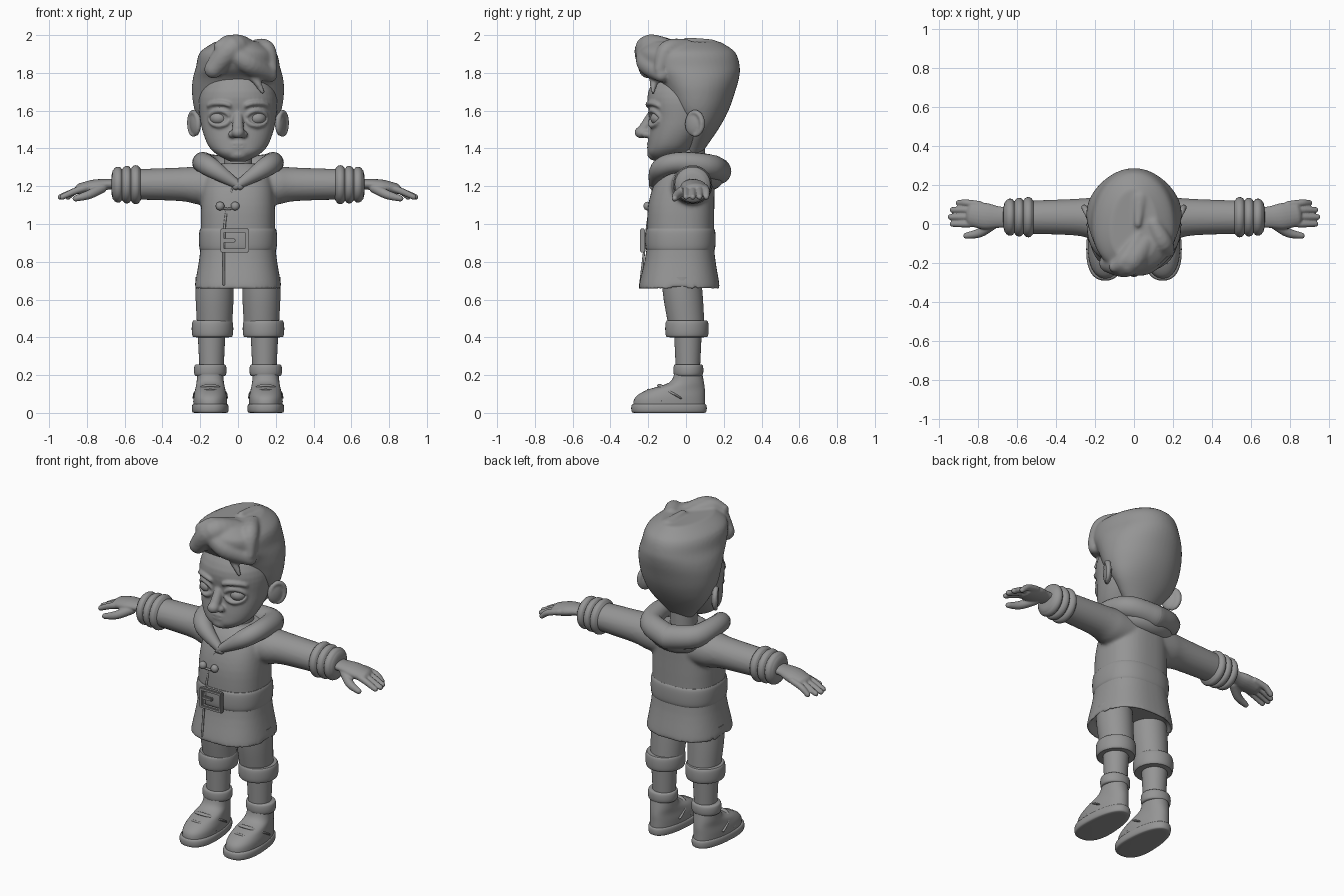
import bpy, bmesh
from math import sin, cos, pi, radians, copysign
from mathutils import Vector, Matrix

cube = bpy.data.objects.get("Cube")
if cube:
    bpy.data.objects.remove(cube)

clay = bpy.data.materials.new("clay grey")
clay.use_nodes = True
clay.diffuse_color = (.3, .3, .3, 1)
clay.node_tree.nodes["Principled BSDF"].inputs["Base Color"].default_value = clay.diffuse_color

def finish(name, bm, mirror=False):
    bmesh.ops.recalc_face_normals(bm, faces=bm.faces)
    mesh = bpy.data.meshes.new(name)
    bm.to_mesh(mesh)
    bm.free()
    mesh.materials.append(clay)
    part = bpy.data.objects.new(name, mesh)
    bpy.context.collection.objects.link(part)
    bpy.ops.object.select_all(action="DESELECT")
    part.select_set(True)
    bpy.context.view_layer.objects.active = part
    bpy.ops.object.shade_smooth_by_angle(angle=radians(40))
    if mirror:
        part.modifiers.new("Mirror", "MIRROR")
    return part

def blend(name, parts, voxel):
    """Fuse overlapping parts into one softly sculpted surface."""
    for part in parts:
        part.select_set(True)
    bpy.context.view_layer.objects.active = parts[0]
    bpy.ops.object.convert(target="MESH")
    bpy.ops.object.join()
    parts[0].name = name
    remesh = parts[0].modifiers.new("Fuse", "REMESH")
    remesh.mode, remesh.voxel_size, remesh.use_smooth_shade = "VOXEL", voxel, True
    soften = parts[0].modifiers.new("Soften", "SMOOTH")
    soften.factor, soften.iterations = .5, 4

def spline(rows, steps):
    """Catmull-Rom curve through rows of numbers."""
    rows = [Vector(row) for row in rows]
    rows = [rows[0], *rows, rows[-1]]
    curve = []
    for a, b, c, d in zip(rows, rows[1:], rows[2:], rows[3:]):
        for step in range(steps):
            t = step / steps
            curve.append(b + (c - a) * (t / 2) + (a * 2 - b * 5 + c * 4 - d) * (t * t / 2)
                         + (b * 3 - a - c * 3 + d) * (t ** 3 / 2))
    return curve + [rows[-1]]

def skin(name, loops, mirror):
    bm = bmesh.new()
    rings = [[bm.verts.new(point) for point in loop] for loop in loops]
    for ring, following in zip(rings, rings[1:]):
        for i in range(len(ring)):
            bm.faces.new((ring[i - 1], ring[i], following[i], following[i - 1]))
    bm.faces.new(rings[0])
    bm.faces.new(rings[-1])
    return finish(name, bm, mirror)

def loft(name, rows, x=0, steps=5, power=2, taper=0, mirror=False, sides=48):
    """Stack of level sections: height, half width, front y, back y."""
    loops = []
    for height, half, front, back in spline(rows, steps):
        loop = []
        for i in range(sides):
            angle = 2 * pi * i / sides
            c, s = (copysign(abs(v) ** (2 / power), v) for v in (cos(angle), sin(angle)))
            loop.append((x + c * half * (1 - taper * s),
                         (front + back) / 2 + s * (back - front) / 2, height))
        loops.append(loop)
    return skin(name, loops, mirror)

def band(name, low, high, half, front, back, **options):
    """Level strip of thick cloth or rubber with rounded edges."""
    rows = []
    for i in range(13):
        angle = pi * i / 12
        inset = .03 * (1 - abs(sin(angle)) ** .25)
        rows.append(((low + high) / 2 - (high - low) / 2 * cos(angle),
                     half - inset, front + inset, back - inset))
    loft(name, rows, steps=1, **options)

def tube(name, path, flat=1, cap=1, up=(0, 0, 1), mirror=False, sides=20):
    """Round-ended tube through points of x, y, z, radius."""
    spots = [(Vector(p[:3]), p[3]) for p in spline(path, 5)]
    start, end = spots[0], spots[-1]
    ahead = (end[0] - spots[-2][0]).normalized() * end[1] * cap
    behind = (start[0] - spots[1][0]).normalized() * start[1] * cap
    angles = [pi / 2 * t for t in (.1, .3, .5, .8)]
    spots = ([(start[0] + behind * cos(a), start[1] * sin(a)) for a in angles] + spots
             + [(end[0] + ahead * cos(a), end[1] * sin(a)) for a in reversed(angles)])
    loops = []
    for i, (centre, radius) in enumerate(spots):
        along = spots[min(i + 1, len(spots) - 1)][0] - spots[max(i - 1, 0)][0]
        side = along.cross(Vector(up)).normalized()
        rise = side.cross(along).normalized() * flat
        loops.append([centre + radius * (side * cos(a) + rise * sin(a))
                      for a in (2 * pi * k / sides for k in range(sides))])
    return skin(name, loops, mirror)

def arc(name, centre, across, bulge, thick, start=0, end=pi, **options):
    """Tube along part of an ellipse, thinner at its ends."""
    path = []
    for i in range(9):
        angle = start + (end - start) * i / 8
        spot = Vector(centre) + Vector(across) * cos(angle) + Vector(bulge) * sin(angle)
        path.append((*spot, thick * (.6 + .4 * sin(pi * i / 8))))
    return tube(name, path, **options)

def ball(name, spot, size, turn=0, mirror=False):
    bm = bmesh.new()
    matrix = Matrix.Translation(spot) @ Matrix.Rotation(turn, 4, "Z") @ Matrix.Diagonal((*size, 1))
    bmesh.ops.create_uvsphere(bm, u_segments=28, v_segments=18, radius=1, matrix=matrix)
    return finish(name, bm, mirror)

def box(name, spot, size):
    bm = bmesh.new()
    bmesh.ops.create_cube(bm, size=1, matrix=Matrix.Translation(spot) @ Matrix.Diagonal((*size, 1)))
    bmesh.ops.bevel(bm, geom=bm.edges[:], offset=min(size) / 4, segments=2, affect="EDGES")
    finish(name, bm)

# Head with sculpted features
face = [loft("skull", [(1.33, .04, -.16, -.08), (1.37, .115, -.2, 0), (1.43, .165, -.2, .06),
                       (1.55, .2, -.19, .15), (1.7, .2, -.2, .2), (1.87, .1, -.1, .1)], power=2.2),
        tube("nose_bridge", [(0, -.165, 1.6, .025), (0, -.225, 1.5, .03)], up=(0, 1, 0)),
        ball("nose_tip", (0, -.235, 1.485), (.035, .038, .032)),
        ball("nostril_wing", (.03, -.21, 1.475), (.022, .026, .02), mirror=True),
        ball("chin", (0, -.16, 1.37), (.06, .045, .035)),
        arc("eyebrow", (.1, -.168, 1.62), (.06, .03, 0), (0, -.02, .02), .014, mirror=True)]
for name, rise in (("upper", .04), ("lower", -.04)):
    face.append(arc(name + "_eyelid", (.1, -.16, 1.56), (.055, .025, 0), (0, -.02, rise), .012,
                    mirror=True))
    face.append(arc(name + "_lip", (0, -.175, 1.415), (.055, 0, 0), (0, -.022, rise / 4), .01))
blend("head", face, .007)
ball("eyeball", (.1, -.138, 1.56), (.05, .05, .04), mirror=True)
loft("neck", [(1.15, .09, -.07, .1), (1.3, .075, -.06, .1), (1.46, .08, -.06, .1)])

# Ears
blend("ears", [ball("ear", (.225, .04, 1.53), (.022, .05, .065), turn=-.45, mirror=True),
               arc("ear_rim", (.235, .045, 1.53), (.02, .04, 0), (0, 0, .06), .016,
                   start=-pi / 2, end=pi * .9, up=(1, 0, 0), mirror=True)], .006)

# Hair, swept up into a quiff
hair = [loft("hair_mass", [(1.37, .07, 0, .08), (1.5, .18, -.01, .17), (1.6, .228, -.08, .225),
                           (1.7, .243, -.125, .26), (1.77, .238, -.17, .28), (1.83, .222, -.23, .285),
                           (1.91, .2, -.25, .26), (1.965, .12, -.2, .18)], power=2.1, taper=.08)]
locks = {
    "swept_quiff": [(.05, -.1, 1.92, .06), (-.03, -.2, 1.93, .07), (-.13, -.2, 1.82, .05)],
    "quiff_crest": [(.03, -.05, 1.94, .03), (-.04, -.18, 1.955, .048), (-.1, -.22, 1.94, .03)],
    "front_wave": [(-.03, -.21, 1.91, .05), (.06, -.2, 1.85, .06), (.17, -.13, 1.79, .04)],
    "side_wave": [(.1, 0, 1.94, .04), (.15, -.1, 1.92, .05), (.18, -.14, 1.82, .03)],
    "crown_tuft": [(.03, .13, 1.93, .05), (.02, 0, 1.975, .015)],
    "forehead_wisp": [(.09, -.17, 1.77, .025), (.13, -.175, 1.7, .012)],
}
hair += [tube(name, path) for name, path in locks.items()]
blend("hair", hair, .01)

# Coat with sleeves
coat = loft("coat_body", [(.7, .2, -.2, .14), (.66, .23, -.25, .178), (.86, .2, -.21, .15),
                          (1.1, .195, -.2, .15), (1.25, .175, -.15, .15), (1.32, .1, -.09, .12)],
            power=2.5)
sleeve = tube("sleeve", [(.1, .03, 1.2, .11), (.2, .03, 1.205, .108), (.3, .035, 1.21, .094),
                         (.54, .035, 1.21, .085)], flat=.95, mirror=True, sides=28)
blend("coat", [coat, sleeve], .01)
tube("coat_opening", [(-.03, -.175, 1.19, .005), (-.07, -.204, 1, .006), (-.075, -.242, .68, .006)],
     up=(0, 1, 0))
band("belt", .857, .977, .207, -.217, .157, power=2.5)
tube("padded_cuff", [(.52 + .14 * t, .035, 1.208, .09 - .012 * t + .015 * abs(sin(3 * pi * t)) ** .7)
                     for t in (i / 18 for i in range(19))], cap=.15, mirror=True, sides=32)

# Buckle and toggles
buckle = Vector((-.018, -.23, .913))
for side in (-1, 1):
    box("buckle_bar", buckle + Vector((0, 0, .053 * side)), (.15, .025, .02))
    box("buckle_post", buckle + Vector((.065 * side, 0, 0)), (.02, .025, .125))
    ball("toggle_button", (.04 * side - .055, -.205, 1.095), (.023, .02, .023))
box("buckle_prong", buckle + Vector((-.03, .002, 0)), (.07, .02, .02))
arc("toggle_cord", (-.055, -.2, 1.09), (.04, 0, 0), (0, -.005, -.01), .006)

# Rolled collar
tube("collar", [(-.01, -.175, 1.2, .02), (.13, -.14, 1.29, .05), (.185, -.04, 1.325, .055),
                (.15, .12, 1.305, .065), (0, .17, 1.28, .07)], mirror=True)
arc("collar_drape", (0, .03, 1.28), (.16, 0, 0), (0, .1, -.03), .07)

# Hands, with the fingers fanned out
hand = [tube("palm", [(.62, .035, 1.21, .055), (.69, .035, 1.21, .055), (.76, .04, 1.2, .068),
                      (.83, .05, 1.185, .062)], flat=.52, cap=.5, mirror=True),
        tube("thumb", [(.72, 0, 1.19, .026), (.79, -.045, 1.155, .024), (.86, -.06, 1.135, .016)],
             mirror=True)]
for i, name in enumerate(("little", "ring", "middle", "index")):
    tip = .94 - .01 * (i - 2) ** 2
    y = .108 - .036 * i
    hand.append(tube(name + "_finger", [(.79, .1 - .032 * i, 1.195, .018), (.86, y, 1.175, .018),
                                        (tip, y, 1.143, .015)], mirror=True))
blend("hands", hand, .005)

# Trousers, turn-ups and calves
loft("trouser_leg", [(.42, .09, -.085, .1), (.6, .1, -.118, .09), (.72, .1, -.13, .08)],
     x=.124, mirror=True)
band("trouser_turn_up", .4, .49, .11, -.11, .12, x=.135, mirror=True)
loft("calf", [(.15, .06, -.05, .07), (.46, .075, -.065, .085)], x=.14, mirror=True)

# Boots
boot = dict(x=.147, mirror=True)
band("boot_cuff", .195, .257, .086, -.067, .092, **boot)
band("boot_sole", 0, .048, .096, -.29, .11, power=2.4, taper=.14, **boot)
loft("boot", [(.03, .088, -.28, .1), (.08, .088, -.27, .1), (.12, .08, -.21, .1),
              (.16, .072, -.09, .095), (.215, .068, -.06, .085)], power=2.2, taper=.1, **boot)
arc("boot_strap", (.147, -.03, .08), (.085, 0, 0), (0, -.11, .065), .014, flat=.6, mirror=True)
arc("toe_cap_seam", (.147, -.13, .06), (.086, 0, 0), (0, -.07, .061), .007, mirror=True)
